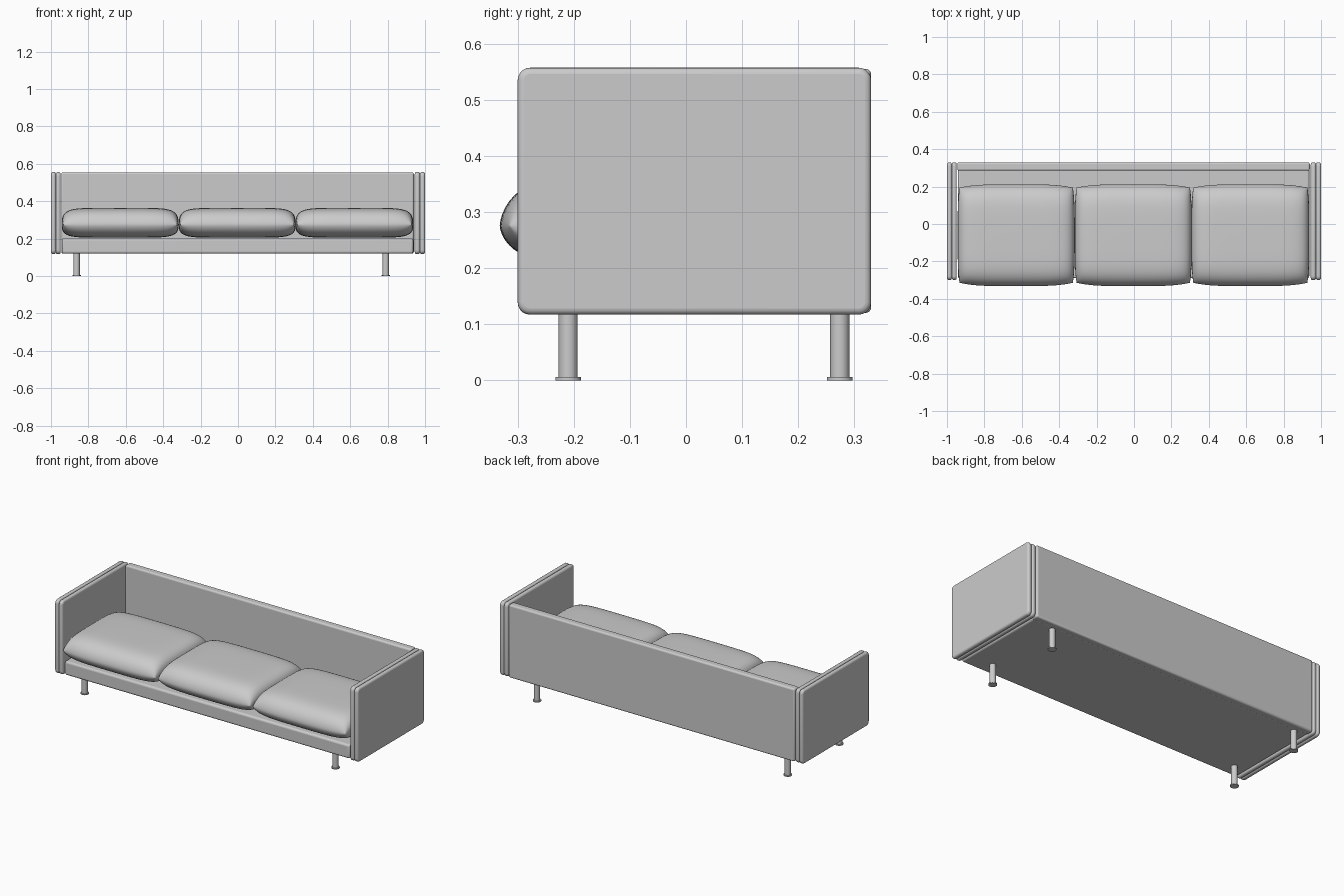
import bpy, bmesh, math
from mathutils import Vector

cube = bpy.data.objects.get("Cube")
if cube:
    bpy.data.objects.remove(cube, do_unlink=True)

grey = bpy.data.materials.new("soft_grey")
grey.use_nodes = True
colour = (0.6, 0.6, 0.6, 1)
grey.diffuse_color = colour
grey.node_tree.nodes["Principled BSDF"].inputs["Base Color"].default_value = colour


def finish(name, bm, bevel=0, angle=40):
    bmesh.ops.recalc_face_normals(bm, faces=bm.faces)
    mesh = bpy.data.meshes.new(name)
    bm.to_mesh(mesh)
    bm.free()
    mesh.materials.append(grey)
    obj = bpy.data.objects.new(name, mesh)
    bpy.context.collection.objects.link(obj)
    if bevel:
        mod = obj.modifiers.new("soft_edges", "BEVEL")
        mod.width, mod.segments = bevel, 4
        mod.limit_method, mod.angle_limit = "ANGLE", math.radians(40)
    bpy.ops.object.select_all(action="DESELECT")
    obj.select_set(True)
    bpy.context.view_layer.objects.active = obj
    bpy.ops.object.shade_smooth_by_angle(angle=math.radians(angle))
    return obj


def slab(name, low, high, bevel, corner=0):
    """Box with softened edges; corner rounds the outline seen along x."""
    low, high = Vector(low), Vector(high)
    bm = bmesh.new()
    bmesh.ops.create_cube(bm, size=1)
    for v in bm.verts:
        v.co = (low + high) / 2 + v.co * (high - low)
    if corner:
        along_x = [e for e in bm.edges if abs(e.verts[0].co.x - e.verts[1].co.x) > 0.001]
        bmesh.ops.bevel(bm, geom=along_x, offset=corner, segments=5,
                        profile=0.5, affect="EDGES")
    return finish(name, bm, bevel)


def cushion(name, x, width):
    """Puffed top and bottom sheets meeting at a pinched seam."""
    bm = bmesh.new()
    for height in (0.09, -0.07):
        made = bmesh.ops.create_grid(bm, x_segments=36, y_segments=36, size=1)
        for vert in made["verts"]:
            u, v = (math.sin(c * math.pi / 2) for c in vert.co.xy)
            puff = max(0, 1 - u ** 8) ** 0.35 * max(0, 1 - v ** 6) ** 0.6
            crown = 1 - 0.06 * (u * u + v * v) / 2
            vert.co = (x + u * (width / 2 - 0.010 * v ** 4),
                       -0.06 + v * (0.272 - 0.018 * u ** 4),
                       0.275 + height * puff * crown)
    bmesh.ops.remove_doubles(bm, verts=bm.verts, dist=0.0001)
    finish(name, bm, angle=60)


def leg(name, x, y):
    bm = bmesh.new()
    for radius, bottom, top in ((0.017, 0.004, 0.125), (0.023, 0, 0.006)):
        made = bmesh.ops.create_cone(bm, cap_ends=True, segments=32, radius1=radius,
                                     radius2=radius, depth=top - bottom)
        bmesh.ops.translate(bm, verts=made["verts"], vec=(x, y, (top + bottom) / 2))
    finish(name, bm)


# Frame: seat base and back rest
slab("seat_base", (-0.942, -0.29, 0.12), (0.937, 0.30, 0.203), 0.012)
slab("back_rest", (-0.945, 0.285, 0.12), (0.94, 0.33, 0.555), 0.01)

# Arms, each of two padded layers meeting at a centre seam
for side, inner, outer in (("right", -0.948, -1.0), ("left", 0.945, 1.0)):
    middle = (inner + outer) / 2
    for layer, a, b in (("inner", inner, middle), ("outer", middle, outer)):
        slab(f"{side}_arm_{layer}", (min(a, b), -0.30, 0.117),
             (max(a, b), 0.33, 0.557), 0.011, corner=0.022)

# Seat cushions
for name, x, width in (("right", -0.63, 0.626), ("middle", -0.004, 0.626), ("left", 0.622, 0.63)):
    cushion(f"{name}_seat_cushion", x, width)

# Legs with small foot discs
for side, x in (("right", -0.863), ("left", 0.79)):
    for end, y in (("front", -0.21), ("back", 0.274)):
        leg(f"{end}_{side}_leg", x, y)
